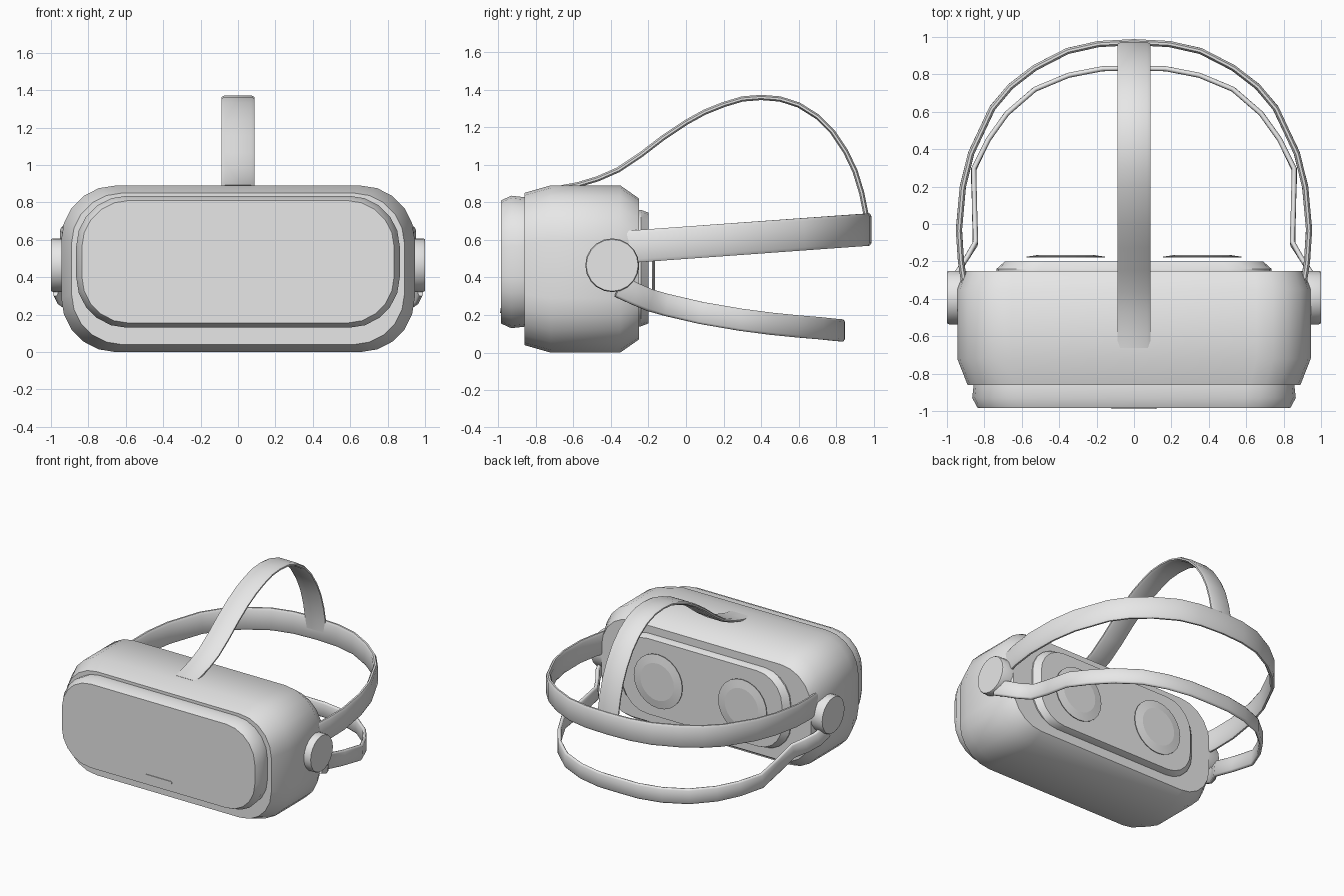
import bpy, bmesh, math
from mathutils import Vector

if "Cube" in bpy.data.objects:
    bpy.data.objects.remove(bpy.data.objects["Cube"])

grey = bpy.data.materials.new("light grey")
grey.diffuse_color = (0.8, 0.8, 0.8, 1)
grey.use_nodes = True
grey.node_tree.nodes["Principled BSDF"].inputs["Base Color"].default_value = grey.diffuse_color


def finish(name, bm, angle=45):
    bmesh.ops.recalc_face_normals(bm, faces=bm.faces)
    mesh = bpy.data.meshes.new(name)
    bm.to_mesh(mesh)
    bm.free()
    mesh.materials.append(grey)
    obj = bpy.data.objects.new(name, mesh)
    bpy.context.collection.objects.link(obj)
    bpy.ops.object.select_all(action='DESELECT')
    obj.select_set(True)
    bpy.context.view_layer.objects.active = obj
    bpy.ops.object.shade_smooth_by_angle(angle=math.radians(angle))
    return obj


def loft(name, rings, angle=45):
    """Skin closed rings of points and cap both ends."""
    bm = bmesh.new()
    loops = [[bm.verts.new(p) for p in ring] for ring in rings]
    for a, b in zip(loops, loops[1:]):
        for i in range(len(a)):
            j = (i + 1) % len(a)
            bm.faces.new((a[i], a[j], b[j], b[i]))
    bm.faces.new(loops[0])
    bm.faces.new(loops[-1])
    return finish(name, bm, angle)


def rounded(y, hx, z0, z1, r, seg=5, cx=0):
    """Rounded rectangle in the xz plane at depth y."""
    cz, hz = (z0 + z1) / 2, (z1 - z0) / 2
    pts = []
    for q, (sx, sz) in enumerate([(1, 1), (-1, 1), (-1, -1), (1, -1)]):
        for k in range(seg + 1):
            a = math.pi / 2 * (q + k / seg)
            pts.append((cx + sx * (hx - r) + r * math.cos(a), y,
                        cz + sz * (hz - r) + r * math.sin(a)))
    return pts


def circle(centre, r, axis, n):
    pts = []
    for k in range(n):
        a = 2 * math.pi * k / n
        u, v = r * math.cos(a), r * math.sin(a)
        pts.append(Vector(centre) + Vector((0, u, v) if axis == 'x' else (u, 0, v)))
    return pts


def strap(name, path, across, width, thick):
    """Sweep a softly chamfered flat section along a path."""
    path = [Vector(p) for p in path]
    w, t = width / 2, thick / 2
    section = [(w, -t * .4), (w, t * .4), (w * .8, t), (-w * .8, t),
               (-w, t * .4), (-w, -t * .4), (-w * .8, -t), (w * .8, -t)]
    rings = []
    for i, p in enumerate(path):
        d = path[min(i + 1, len(path) - 1)] - path[max(i - 1, 0)]
        n = d.cross(Vector(across)).normalized()
        s = n.cross(d).normalized()
        rings.append([p + s * a + n * b for a, b in section])
    return loft(name, rings, 60)


def both_sides(half):
    """Mirror a half path that ends at x = 0."""
    return half + [(-x, y, z) for x, y, z in reversed(half[:-1])]


# Main housing
loft("housing", [rounded(-.86, .89, .04, .85, .27), rounded(-.72, .945, 0, .89, .29),
                 rounded(-.35, .945, 0, .89, .29), rounded(-.25, .905, .07, .82, .26)])

# Front cover and its indicator slot
loft("front_cover", [rounded(-.985, .835, .155, .81, .25), rounded(-.93, .865, .13, .835, .27),
                     rounded(-.84, .855, .14, .825, .26)])
loft("indicator_slot", [rounded(-.99, .12, .212, .235, .0114, 3),
                        rounded(-.98, .12, .212, .235, .0114, 3)])

# Face cushion behind the housing
loft("face_cushion", [rounded(-.26, .735, .14, .76, .23), rounded(-.24, .735, .14, .76, .23),
                      rounded(-.2, .69, .155, .745, .215)], 30)

for side, label in ((1, "right"), (-1, "left")):
    # Lens disc with bevelled rim
    c = side * .365
    loft(label + "_lens", [circle((c, -.18, .445), .21, 'y', 24),
                           circle((c, -.175, .445), .21, 'y', 24),
                           circle((c, -.165, .445), .145, 'y', 24)], 5)
    # Strap hub
    loft(label + "_hub", [circle((side * x, -.393, .465), r, 'x', 20)
                          for x, r in ((.9, .143), (.99, .143), (1, .138))], 50)

# Main strap around the head
outline = [(.905, -.33), (.925, -.2), (.936, -.03), (.915, .2), (.87, .38), (.757, .62),
           (.66, .735), (.53, .835), (.355, .925), (.19, .962), (0, .972)]
strap("main_strap", both_sides([(x, y, .585 + .072 * y) for x, y in outline]),
      (0, 0, 1), .172, .033)

# Lower strap
lower = [(.972, -.355, .352), (.95, -.27, .312), (.9, -.19, .278), (.848, -.105, .254),
         (.852, .08, .211), (.858, .29, .175), (.78, .45, .154), (.68, .59, .14),
         (.53, .72, .129), (.35, .795, .121), (.17, .83, .118), (0, .832, .118)]
strap("lower_strap", both_sides(lower), (0, 0, 1), .118, .027)

# Strap over the top of the head
top = [(-.66, .878), (-.58, .892), (-.47, .925), (-.36, .973), (-.24, 1.053), (-.12, 1.145),
       (0, 1.225), (.1, 1.28), (.2, 1.32), (.3, 1.35), (.4, 1.358), (.5, 1.35), (.6, 1.318),
       (.7, 1.255), (.78, 1.175), (.85, 1.07), (.9, .965), (.935, .85), (.957, .74), (.965, .65)]
strap("top_strap", [(0, y, z) for y, z in top], (1, 0, 0), .176, .028)
